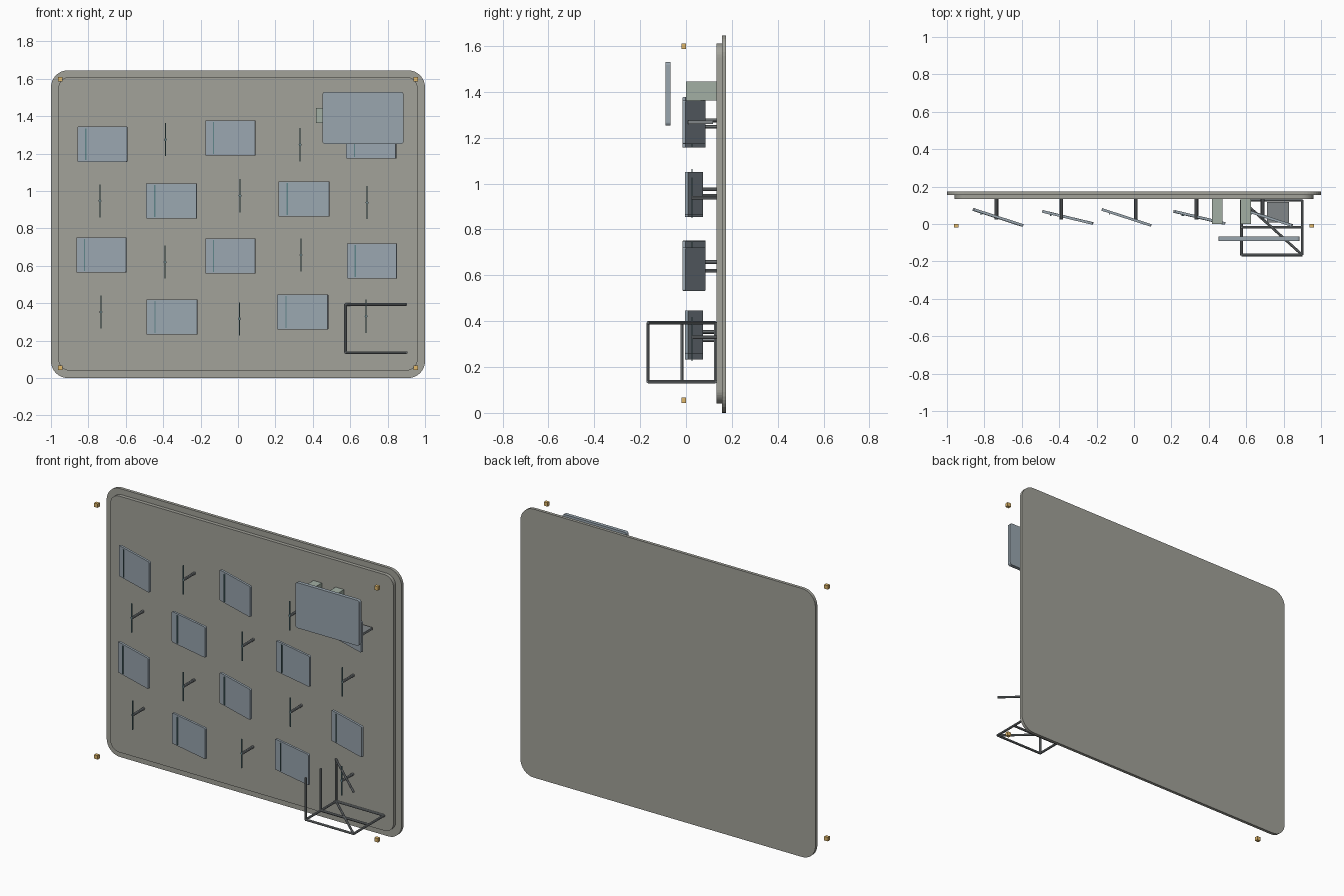
import bpy, bmesh, math
from mathutils import Vector, Matrix

if "Cube" in bpy.data.objects:
    bpy.data.objects.remove(bpy.data.objects["Cube"])


def material(name, rgb):
    m = bpy.data.materials.new(name)
    m.diffuse_color = (*rgb, 1)
    m.use_nodes = True
    m.node_tree.nodes["Principled BSDF"].inputs["Base Color"].default_value = m.diffuse_color
    return m


STONE = material("stone", (0.36, 0.36, 0.32))
SLATE = material("slate", (0.32, 0.38, 0.43))
TEAL = material("teal", (0.12, 0.24, 0.26))
STEEL = material("steel", (0.22, 0.24, 0.25))
SAGE = material("sage", (0.36, 0.43, 0.37))
AMBER = material("amber", (0.75, 0.48, 0.15))


def finish(name, bm, mat):
    bmesh.ops.recalc_face_normals(bm, faces=bm.faces)
    me = bpy.data.meshes.new(name)
    bm.to_mesh(me)
    bm.free()
    ob = bpy.data.objects.new(name, me)
    bpy.context.collection.objects.link(ob)
    me.materials.append(mat)
    return ob


def box(name, center, size, mat, turn=0.0):
    bm = bmesh.new()
    bmesh.ops.create_cube(bm, size=1, matrix=Matrix.Diagonal((*size, 1)))
    ob = finish(name, bm, mat)
    ob.location = center
    ob.rotation_euler.z = turn
    return ob


def slab(name, x0, x1, z0, z1, y0, y1, radius, mat, steps=8, turn=0.0):
    """Rounded rectangle in the xz plane, extruded along y."""
    cx, cy, cz = (x0 + x1) / 2, (y0 + y1) / 2, (z0 + z1) / 2
    hx, hz, hy = (x1 - x0) / 2 - radius, (z1 - z0) / 2 - radius, (y1 - y0) / 2
    bm = bmesh.new()
    ring = []
    for q, (sx, sz) in enumerate(((1, 1), (-1, 1), (-1, -1), (1, -1))):
        for i in range(steps + 1):
            a = math.pi / 2 * (q + i / steps)
            ring.append(bm.verts.new((sx * hx + radius * math.cos(a), -hy,
                                      sz * hz + radius * math.sin(a))))
    face = bm.faces.new(ring)
    ext = bmesh.ops.extrude_face_region(bm, geom=[face])
    verts = [g for g in ext["geom"] if isinstance(g, bmesh.types.BMVert)]
    bmesh.ops.translate(bm, verts=verts, vec=(0, 2 * hy, 0))
    ob = finish(name, bm, mat)
    ob.location = (cx, cy, cz)
    ob.rotation_euler.z = turn
    return ob


def rod(name, a, b, radius, mat, sides=8):
    a, b = Vector(a), Vector(b)
    d = b - a
    rot = d.to_track_quat('Z', 'Y').to_matrix().to_4x4()
    bm = bmesh.new()
    bmesh.ops.create_cone(bm, cap_ends=True, segments=sides, radius1=radius,
                          radius2=radius, depth=d.length,
                          matrix=Matrix.Translation((a + b) / 2) @ rot)
    return finish(name, bm, mat)


# Backing board and its raised front layer
slab("back_board", -1, 1, 0, 1.645, 0.156, 0.175, 0.09, STONE)
slab("front_board", -0.96, 0.96, 0.04, 1.61, 0.134, 0.156, 0.06, STONE)

# Tilted panels, each with a thin strip near its left edge
panels = [(-0.724, 1.25, 18), (-0.04, 1.283, 18), (0.713, 1.267, 18),
          (-0.355, 0.947, 13.5), (0.353, 0.957, 13.5),
          (-0.73, 0.658, 18), (-0.04, 0.653, 18), (0.717, 0.626, 18),
          (-0.353, 0.326, 13.5), (0.346, 0.353, 13.5)]
for x, z, deg in panels:
    slab("panel", x - 0.139, x + 0.139, z - 0.094, z + 0.094, 0.028, 0.042,
         0.005, SLATE, 3, -math.radians(deg))
    t = math.radians(deg)
    box("panel_strip", (x - 0.09, 0.035 + 0.09 * math.tan(t) - 0.01, z),
        (0.006, 0.006, 0.17), TEAL)

# Thin upright sticks carried on posts from the board
sticks = [(-0.388, 1.275), (0.332, 1.247), (-0.738, 0.947), (0.011, 0.975),
          (0.69, 0.938), (-0.39, 0.62), (0.337, 0.658), (-0.733, 0.353),
          (0.008, 0.316), (0.685, 0.33)]
for x, z in sticks:
    box("stick", (x, 0.026, z), (0.006, 0.006, 0.178), TEAL)
    rod("stick_post", (x, 0.024, z), (x, 0.138, z), 0.008, STEEL)

# Sign plate, its mounting blocks and a small shelf
slab("sign_plate", 0.452, 0.885, 1.252, 1.53, -0.09, -0.068, 0.014, SLATE, 4)
for x in (0.446, 0.597):
    box("sign_block", (x, 0.067, 1.404), (0.057, 0.135, 0.082), SAGE)
box("shelf", (0.77, 0.063, 1.267), (0.12, 0.108, 0.014), STEEL)

# Open rod frame at lower right
L, R, F, M, B, Z0, Z1 = 0.575, 0.9, -0.166, -0.018, 0.128, 0.136, 0.393
bars = [((L, F, Z0), (R, F, Z0)), ((L, M, Z0), (R, M, Z0)),
        ((L, B, Z0), (R, B, Z0)), ((L, F, Z0), (L, B, Z0)),
        ((R, F, Z0), (R, B, Z0)), ((L, B, Z0), (R, F, Z0)),
        ((L, B, Z1), (R, F, Z1))]
bars += [((L, y, Z0), (L, y, Z1)) for y in (F, M, B)]
for a, b in bars:
    rod("frame_bar", a, b, 0.007, STEEL)

# Corner markers floating in front of the board
for x in (-0.95, 0.95):
    for z in (0.055, 1.598):
        box("corner_marker", (x, -0.009, z), (0.024, 0.02, 0.024), AMBER)
